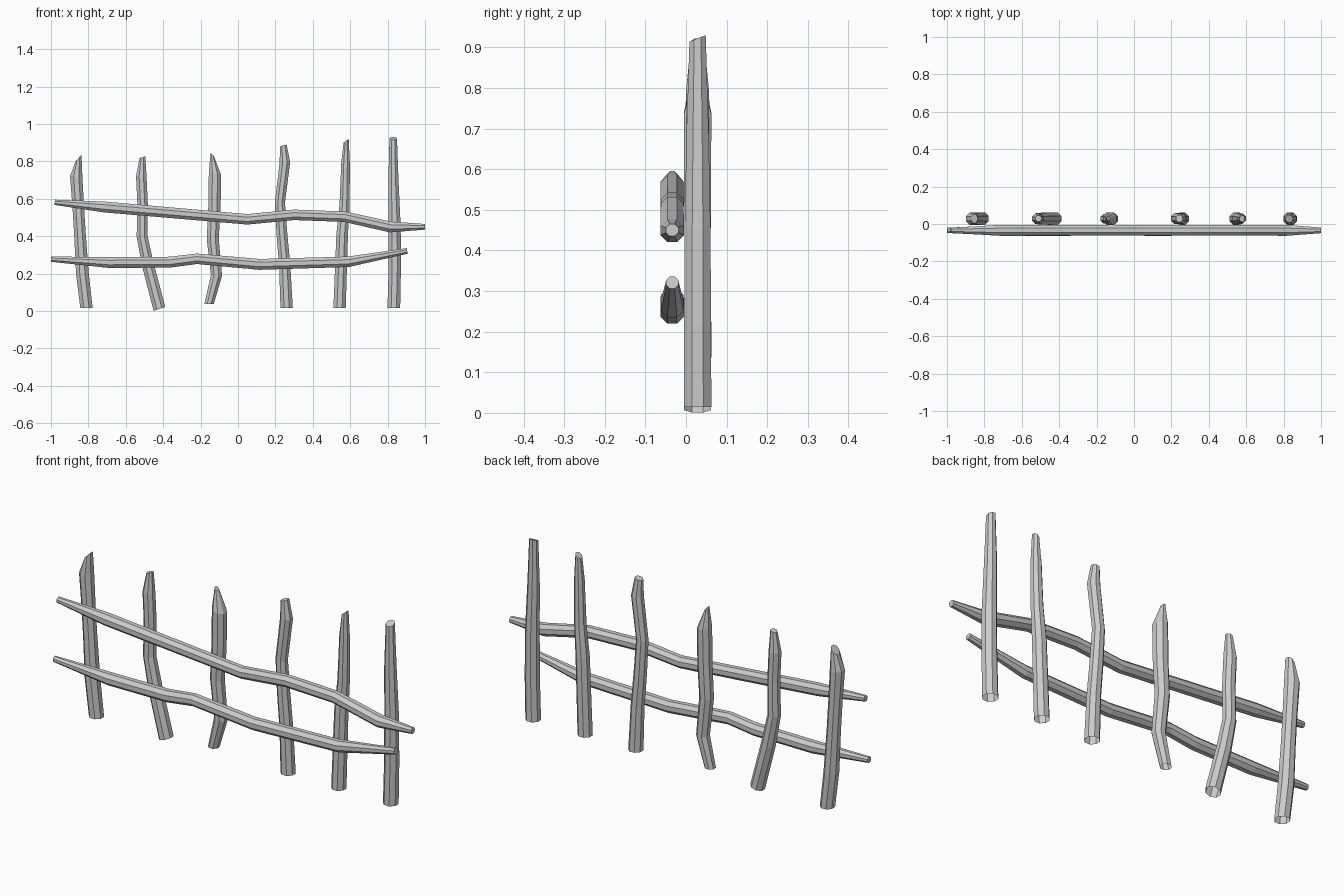
import bpy, bmesh, math
from mathutils import Vector

SIDES = 8
GROW = 1 / math.cos(math.pi / SIDES)   # half widths are measured across flats


def branch(name, y, path, close_start=False, pitch=0.0):
    """Crooked tapered pole. Path points: (x, z, half width[, ring angle in degrees])."""
    bm = bmesh.new()
    pts = [Vector((p[0], 0, p[1])) for p in path]
    last = len(pts) - 1
    rings = []
    for i, p in enumerate(path):
        t = Vector()
        if i > 0:
            t += (pts[i] - pts[i - 1]).normalized()
        if i < last:
            t += (pts[i + 1] - pts[i]).normalized()
        t.normalize()
        n = Vector((t.z, 0, -t.x))
        if len(p) > 3:
            a = math.radians(p[3])
            n = Vector((math.cos(a), 0, math.sin(a)))
        r = p[2] * GROW
        ring = []
        for k in range(SIDES):
            a = 2 * math.pi * (k + 0.5) / SIDES
            co = pts[i] + n * (r * math.cos(a)) + Vector((0, y + r * math.sin(a), 0))
            if i == last:
                co += t * (pitch * r * math.sin(a))
            ring.append(bm.verts.new(co))
        rings.append(ring)
    for lo, hi in zip(rings, rings[1:]):
        for k in range(SIDES):
            m = (k + 1) % SIDES
            bm.faces.new((lo[k], lo[m], hi[m], hi[k]))
    bm.faces.new(rings[-1])
    if close_start:
        bm.faces.new(rings[0][::-1])
    mesh = bpy.data.meshes.new(name)
    bm.to_mesh(mesh)
    bm.free()
    obj = bpy.data.objects.new(name, mesh)
    bpy.context.collection.objects.link(obj)
    return obj


# Upright stakes, open where they meet the ground
stakes = [
    [(-.81, .015, .033, 0), (-.832, .2, .034), (-.845, .41, .031),
     (-.855, .57, .031), (-.865, .72, .033), (-.853, .817, .024, 48)],
    [(-.42, .011, .033, 18), (-.48, .24, .032), (-.513, .40, .029),
     (-.51, .57, .028), (-.517, .72, .028), (-.511, .822, .016, 15)],
    [(-.155, .037, .025, 0), (-.115, .19, .030), (-.135, .385, .032),
     (-.126, .55, .033), (-.123, .735, .034, -14), (-.138, .838, .012, -45)],
    [(.26, .015, .033, 0), (.25, .24, .030), (.235, .41, .029),
     (.224, .58, .027), (.251, .795, .028), (.242, .885, .019, 15)],
    [(.543, .015, .033, 0), (.557, .41, .031), (.57, .57, .027),
     (.575, .79, .023), (.578, .91, .018, 40)],
    [(.833, .015, .034, 0), (.838, .22, .033), (.838, .45, .032),
     (.831, .70, .027), (.83, .922, .020, 0)],
]
for i, path in enumerate(stakes):
    branch(f"stake_{i + 1}", .0285, path, pitch=.4 if i == 5 else 0)

# Two crooked rails in front of the stakes
branch("upper_rail", -.034, [
    (-.98, .581, .014), (-.715, .556, .029), (.05, .490, .028), (.30, .514, .028),
    (.57, .504, .028), (.815, .449, .029), (1.0, .450, .015)], True)
branch("lower_rail", -.034, [
    (-1.0, .277, .014), (-.69, .259, .029), (-.365, .261, .029), (-.22, .279, .028),
    (.115, .249, .029), (.59, .263, .028), (.905, .321, .015)], True)
